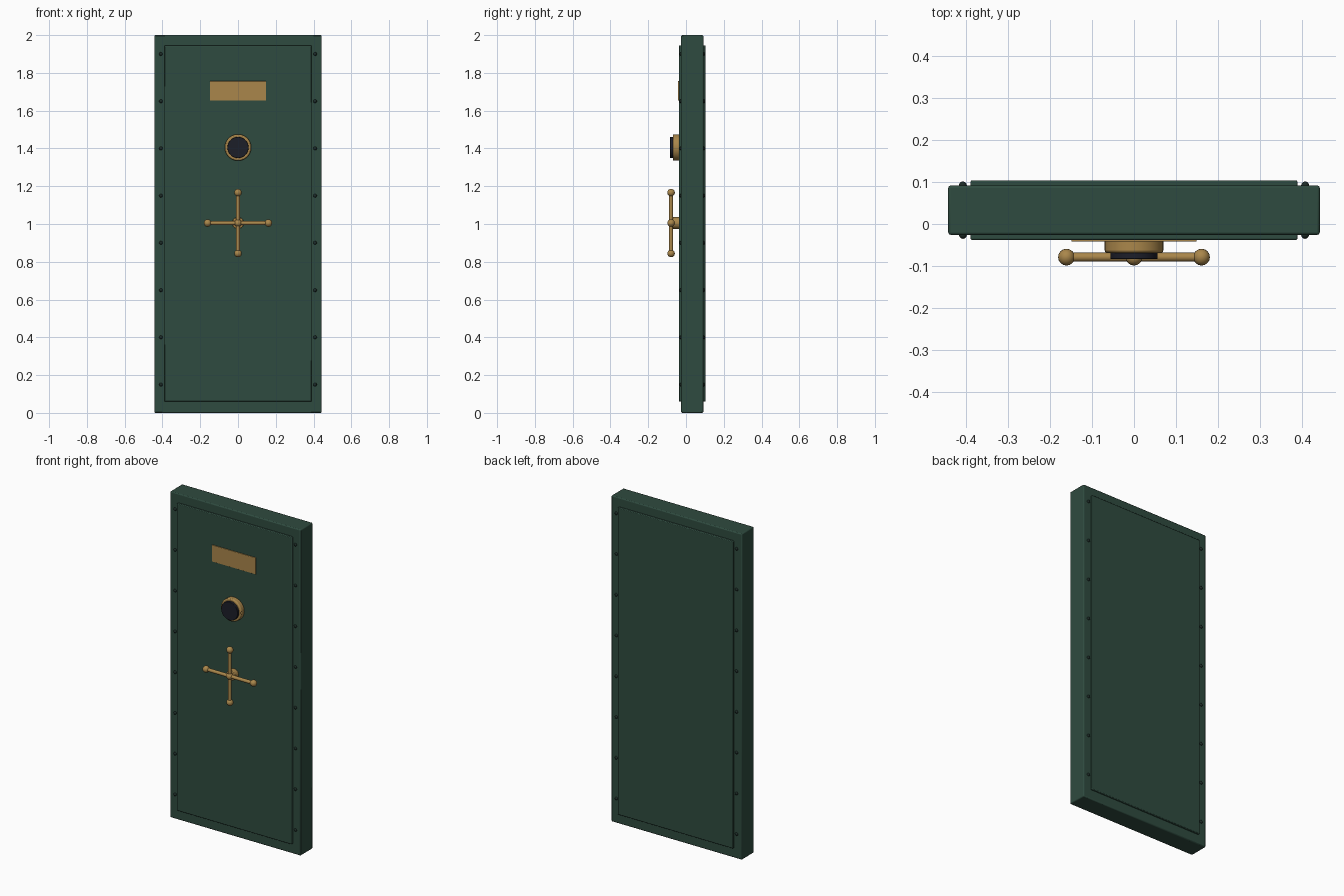
import bpy
import math
from mathutils import Vector

cube = bpy.data.objects.get("Cube")
if cube:
    bpy.data.objects.remove(cube, do_unlink=True)


def material(name, rgb):
    mat = bpy.data.materials.new(name)
    mat.use_nodes = True
    mat.diffuse_color = (*rgb, 1)
    mat.node_tree.nodes["Principled BSDF"].inputs["Base Color"].default_value = (*rgb, 1)
    return mat


GREEN = material("dark green paint", (0.028, 0.07, 0.05))
RIVET = material("dark rivet metal", (0.012, 0.024, 0.02))
BRASS = material("brass", (0.40, 0.24, 0.07))
BLACK = material("black dial", (0.012, 0.013, 0.022))


def finish(name, mat, bevel=0, segments=2):
    obj = bpy.context.object
    obj.name = name
    obj.data.materials.append(mat)
    if bevel:
        mod = obj.modifiers.new("Bevel", "BEVEL")
        mod.width = bevel
        mod.segments = segments
        mod.limit_method = "ANGLE"
    bpy.ops.object.shade_smooth_by_angle(angle=math.radians(35))
    return obj


def box(name, mat, x, y0, y1, z0, z1, bevel):
    """Box centred on x = 0 with half width x."""
    bpy.ops.mesh.primitive_cube_add(size=1, location=(0, (y0 + y1) / 2, (z0 + z1) / 2))
    bpy.context.object.scale = (2 * x, y1 - y0, z1 - z0)
    bpy.ops.object.transform_apply(location=False, rotation=False, scale=True)
    return finish(name, mat, bevel)


def rod(name, mat, start, end, radius, sides=32, bevel=0):
    a, b = Vector(start), Vector(end)
    bpy.ops.mesh.primitive_cylinder_add(vertices=sides, radius=radius, depth=(b - a).length,
                                        location=(a + b) / 2)
    bpy.context.object.rotation_euler = (b - a).to_track_quat("Z", "Y").to_euler()
    return finish(name, mat, bevel)


def ball(name, mat, centre, radius, segments=16, rings=10):
    bpy.ops.mesh.primitive_uv_sphere_add(segments=segments, ring_count=rings,
                                         radius=radius, location=centre)
    return finish(name, mat)


# Door slab with a raised panel on each side
FRONT, BACK = -0.026, 0.092
box("door_slab", GREEN, 0.443, FRONT, BACK, 0, 2, 0.006)
box("front_panel", GREEN, 0.39, -0.038, FRONT + 0.01, 0.06, 1.945, 0.004)
box("back_panel", GREEN, 0.39, BACK - 0.01, 0.104, 0.06, 1.945, 0.004)

# Rivets along both edges of both faces
for side, y in (("front", FRONT), ("back", BACK)):
    for edge, x in (("left", 0.408), ("right", -0.408)):
        for i in range(8):
            ball(f"{side}_{edge}_rivet_{i + 1}", RIVET, (x, y, 0.15 + 0.25 * i), 0.0095, 12, 8)

# Blank name plate
box("name_plate", BRASS, 0.149, -0.042, -0.036, 1.654, 1.756, 0.001)

# Combination dial
DIAL_Z = 1.405
rod("dial_ring", BRASS, (0, -0.034, DIAL_Z), (0, -0.069, DIAL_Z), 0.07, 40, 0.006)
rod("dial_knob", BLACK, (0, -0.06, DIAL_Z), (0, -0.084, DIAL_Z), 0.056, 40, 0.002)

# Four-spoke wheel handle
HUB = Vector((0, -0.079, 1.005))
rod("handle_hub", BRASS, (0, -0.034, HUB.z), (0, -0.071, HUB.z), 0.031, 24, 0.003)
ball("hub_cap", BRASS, HUB, 0.02)
for name, axis in (("left", (1, 0, 0)), ("right", (-1, 0, 0)),
                   ("upper", (0, 0, 1)), ("lower", (0, 0, -1))):
    tip = HUB + 0.161 * Vector(axis)
    rod(f"{name}_spoke", BRASS, HUB, tip, 0.0105, 16)
    ball(f"{name}_spoke_knob", BRASS, tip, 0.02)
